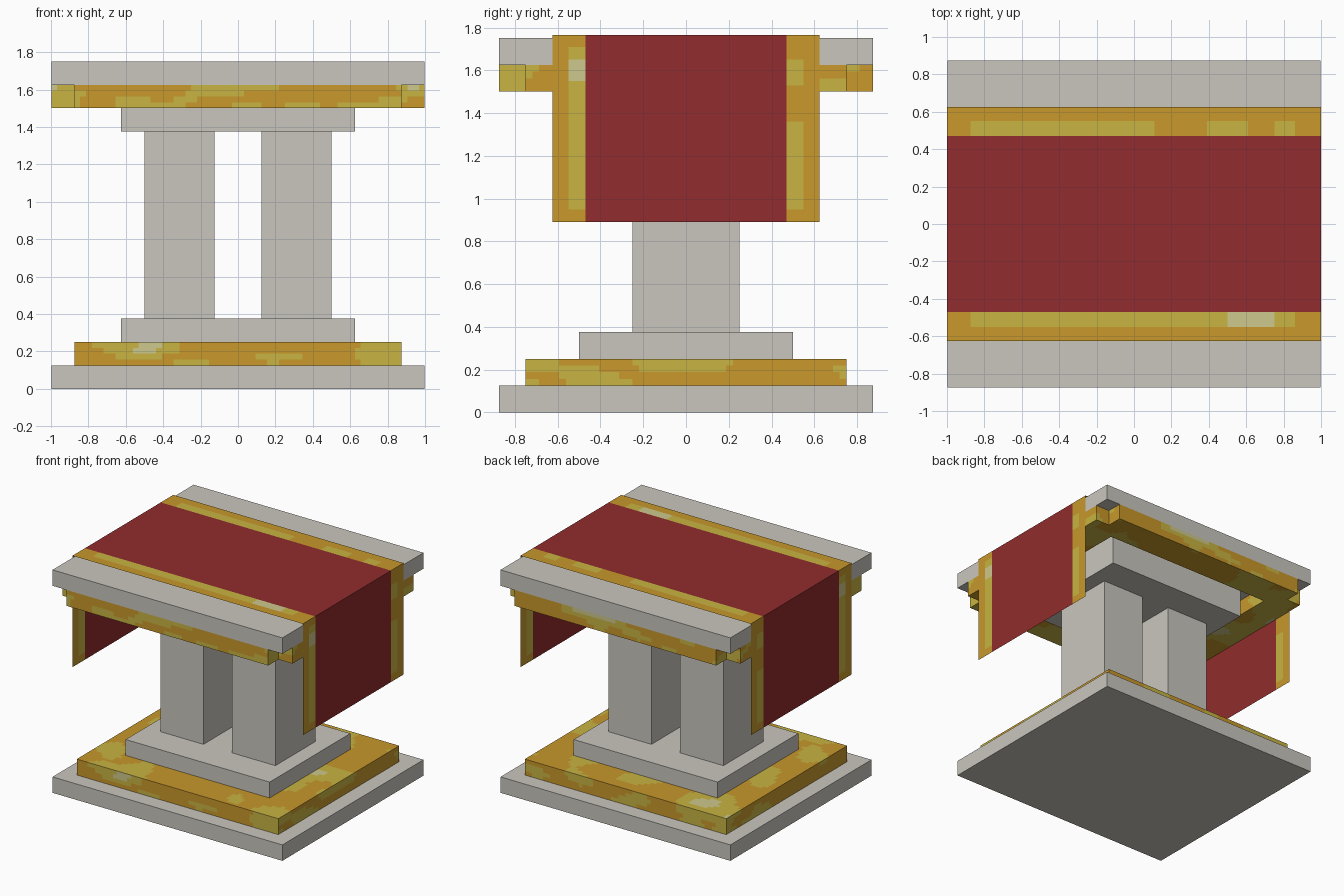
import bpy, bmesh
from mathutils import Vector, noise

if "Cube" in bpy.data.objects:
    bpy.data.objects.remove(bpy.data.objects["Cube"])


def material(name, srgb):
    m = bpy.data.materials.new(name)
    lin = [((c / 255 + 0.055) / 1.055) ** 2.4 for c in srgb]
    m.diffuse_color = (*lin, 1)
    m.use_nodes = True
    m.node_tree.nodes["Principled BSDF"].inputs["Base Color"].default_value = m.diffuse_color
    return m


STONE = material("pale_stone", (201, 198, 190))
GOLD = material("deep_gold", (200, 152, 43))
YELLOW = material("light_gold", (200, 180, 66))
PALE = material("gold_glint", (205, 200, 140))
RED = material("red_cloth", (145, 44, 45))


def add_object(name, bm, mats):
    mesh = bpy.data.meshes.new(name)
    bm.to_mesh(mesh)
    bm.free()
    for m in mats:
        mesh.materials.append(m)
    ob = bpy.data.objects.new(name, mesh)
    bpy.context.collection.objects.link(ob)
    return ob


def box_bmesh(lo, hi):
    bm = bmesh.new()
    bmesh.ops.create_cube(bm, size=1)
    for v in bm.verts:
        v.co = Vector([lo[i] + (v.co[i] + 0.5) * (hi[i] - lo[i]) for i in range(3)])
    return bm


def cut(bm, axis, value):
    point, normal = Vector((0, 0, 0)), Vector((0, 0, 0))
    point[axis], normal[axis] = value, 1
    bmesh.ops.bisect_plane(bm, geom=bm.verts[:] + bm.edges[:] + bm.faces[:],
                           plane_co=point, plane_no=normal, dist=1e-5)


def stone_box(name, lo, hi):
    return add_object(name, box_bmesh(lo, hi), [STONE])


def gold_box(name, lo, hi, step=0.03125):
    """Gold block with streaky light patches, paler away from its rim."""
    bm = box_bmesh(lo, hi)
    for axis in range(3):
        n = round((hi[axis] - lo[axis]) / step)
        for i in range(1, n):
            cut(bm, axis, lo[axis] + (hi[axis] - lo[axis]) * i / n)
    for f in bm.faces:
        c = f.calc_center_median()
        v = noise.noise(Vector((c.x * 3.5, c.y * 3.5, c.z * 11)) + Vector((3.7, 1.3, 5.1)))
        f.material_index = 2 if v > 0.5 else 1 if v > 0.0 else 0
    return add_object(name, bm, [GOLD, YELLOW, PALE])


# Stepped base
X = 0.998
stone_box("base_slab", (-X, -0.875, 0), (X, 0.875, 0.125))
gold_box("base_gold_step", (-0.875, -0.75, 0.125), (0.875, 0.75, 0.25))
stone_box("base_upper_step", (-0.625, -0.5, 0.25), (0.625, 0.5, 0.375))

# Twin pillars and the block they carry
for side, x0 in (("left", -0.5), ("right", 0.125)):
    stone_box(side + "_pillar", (x0, -0.25, 0.375), (x0 + 0.375, 0.25, 1.375))
stone_box("pillar_cap", (-0.625, -0.5, 1.375), (0.625, 0.5, 1.625))

# Table top with a gold frame below, notched at the corners
stone_box("table_top", (-X, -0.875, 1.625), (X, 0.875, 1.75))
gold_box("front_gold_bar", (-0.875, -0.875, 1.5), (0.875, -0.625, 1.625))
gold_box("back_gold_bar", (-0.875, 0.625, 1.5), (0.875, 0.875, 1.625))
gold_box("left_gold_bar", (-X, -0.75, 1.5), (-0.75, 0.75, 1.625))
gold_box("right_gold_bar", (0.75, -0.75, 1.5), (X, 0.75, 1.625))

# Draped cloth: one thin sheet over the top and down both ends
bm = bmesh.new()
profile = [(-1, 0.89), (-1, 1.765), (1, 1.765), (1, 0.89)]
rows = [[bm.verts.new((x, y, z)) for y in (-0.625, 0.625)] for x, z in profile]
for a, b in zip(rows, rows[1:]):
    bm.faces.new((a[0], b[0], b[1], a[1]))
for y in (-0.55, -0.47, 0.47, 0.55):
    cut(bm, 1, y)
for x in (-0.875, 0.11, 0.39, 0.5, 0.61, 0.75, 0.86):
    cut(bm, 0, x)
for z in (0.95, 1.36, 1.53, 1.55, 1.65, 1.71):
    cut(bm, 2, z)
bm.normal_update()
for f in bm.faces:
    c = f.calc_center_median()
    front = c.y < 0
    index = 0
    if abs(c.y) < 0.47:
        index = 3                                   # red centre
    elif abs(c.y) < 0.55:                           # light stripe in the trim
        if abs(f.normal.z) > 0.5:
            if front and -0.875 < c.x < 0.86:
                index = 2 if 0.5 < c.x < 0.75 else 1
            elif not front and (-0.875 < c.x < 0.11 or 0.39 < c.x < 0.61 or 0.75 < c.x < 0.86):
                index = 1
        elif front and 0.95 < c.z < 1.71:
            index = 2 if 1.55 < c.z < 1.65 else 1
        elif not front and (0.95 < c.z < 1.36 or 1.53 < c.z < 1.65):
            index = 1
    f.material_index = index
add_object("draped_cloth", bm, [GOLD, YELLOW, PALE, RED])
